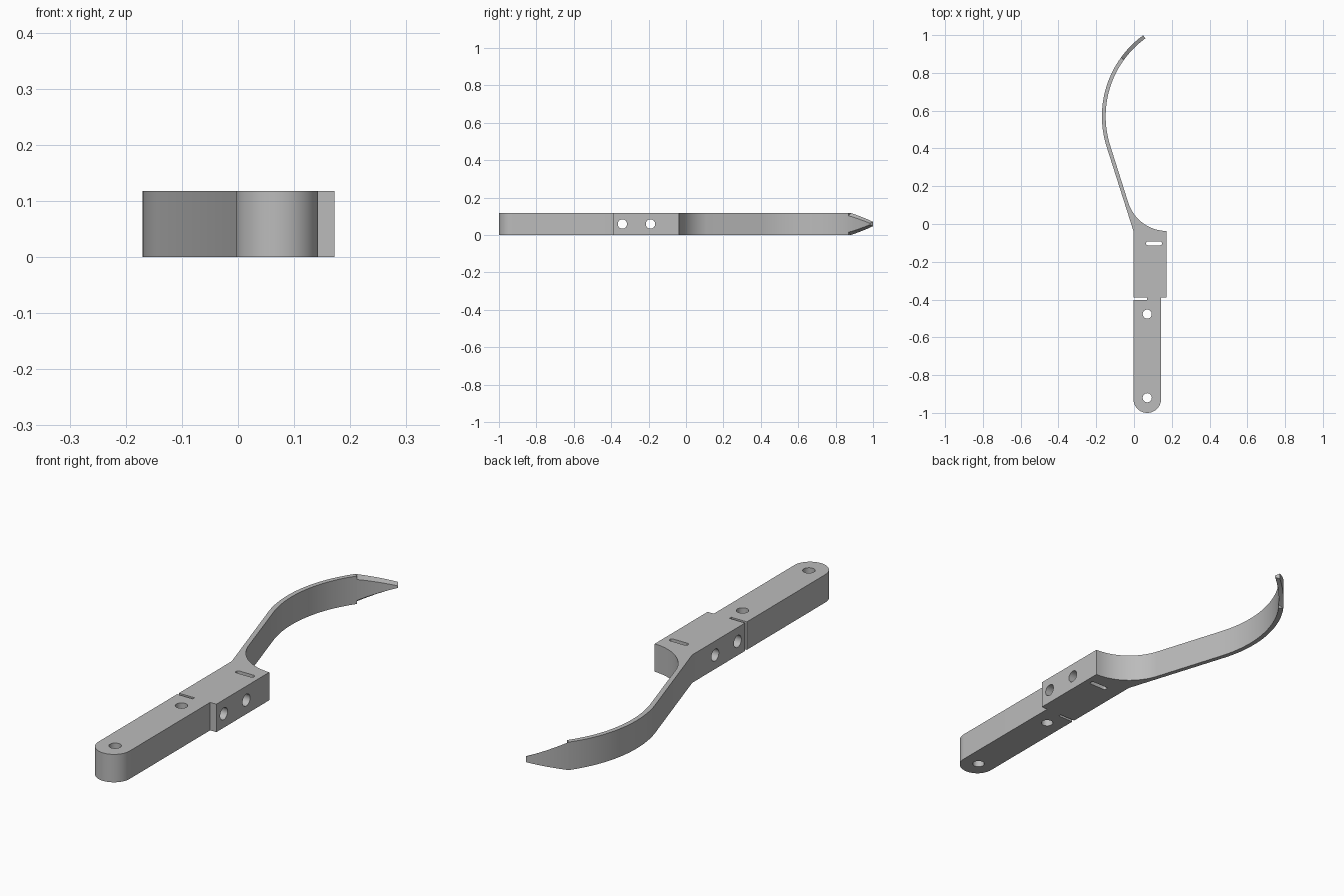
import bpy, bmesh
from math import cos, sin, radians, pi

cube = bpy.data.objects.get("Cube")
if cube:
    bpy.data.objects.remove(cube, do_unlink=True)

H = 0.118                      # overall thickness
LEFT, RIGHT, WIDE = -0.003, 0.143, 0.172
MID = (LEFT + RIGHT) / 2
R_END = (RIGHT - LEFT) / 2
SHOULDER = -0.037
BOW, R_OUT, R_IN = (0.36, 0.57), 0.53, 0.51
LEAN = 17.5                    # lean of the straight arm, degrees
CUT, TIP = 36, 54              # start and end of the pointed tip

grey = bpy.data.materials.new("plain grey")
grey.use_nodes = True
colour = (0.5, 0.5, 0.5, 1)
grey.diffuse_color = colour
grey.node_tree.nodes["Principled BSDF"].inputs["Base Color"].default_value = colour


def arc(cx, cy, r, a, b, n):
    """Points on a circle from angle a to b in degrees."""
    angles = [radians(a + (b - a) * i / n) for i in range(n + 1)]
    return [(cx + r * cos(t), cy + r * sin(t)) for t in angles]


def finish(name, bm):
    bmesh.ops.recalc_face_normals(bm, faces=bm.faces)
    mesh = bpy.data.meshes.new(name)
    bm.to_mesh(mesh)
    bm.free()
    mesh.materials.append(grey)
    obj = bpy.data.objects.new(name, mesh)
    bpy.context.collection.objects.link(obj)
    return obj


def prism(name, outline, z0, z1):
    bm = bmesh.new()
    face = bm.faces.new([bm.verts.new((x, y, z0)) for x, y in outline])
    top = bmesh.ops.extrude_face_region(bm, geom=[face])["geom"]
    verts = [v for v in top if isinstance(v, bmesh.types.BMVert)]
    bmesh.ops.translate(bm, verts=verts, vec=(0, 0, z1 - z0))
    return finish(name, bm)


def activate(obj):
    bpy.ops.object.select_all(action='DESELECT')
    obj.select_set(True)
    bpy.context.view_layer.objects.active = obj


# Body outline: rounded handle, wide block, concave shoulder, bowed arm
fillet = 0.215
fillet_x = 0.017 + fillet * 0.733
outline = arc(MID, -1 + R_END, R_END, 180, 360, 32)
outline += [(RIGHT, -0.39), (WIDE, -0.39), (WIDE, SHOULDER)]
outline += arc(fillet_x, SHOULDER + fillet, fillet, 268, 180 + LEAN, 24)
outline += arc(*BOW, R_IN, 180 + LEAN, 180 - CUT, 32)
outline += arc(*BOW, R_OUT, 180 - CUT, 180 + LEAN, 32)
outline += [(LEFT, SHOULDER), (LEFT, -0.39), (MID, -0.39), (MID, -0.402), (LEFT, -0.402)]
body = prism("handle_and_arm", outline, 0, H)

# Cutters: handle holes, block cross holes, strap slot
cutters = [prism("handle_hole", arc(MID, y, 0.024, 0, 348.75, 31), -0.1, 0.3)
           for y in (-0.92, -0.477)]
for y in (-0.34, -0.19):
    hole = prism("cross_hole", arc(0, 0, 0.025, 0, 348.75, 31), -0.3, 0.4)
    hole.rotation_euler = (0, pi / 2, 0)
    hole.location = (0, y, H / 2)
    cutters.append(hole)
slot = arc(0.073, -0.103, 0.01, 90, 270, 8) + arc(0.138, -0.103, 0.01, -90, 90, 8)
cutters.append(prism("strap_slot", slot, -0.1, 0.3))

activate(body)
bpy.context.view_layer.update()
for cutter in cutters:
    cutter.hide_render = True
    mod = body.modifiers.new("cut", 'BOOLEAN')
    mod.operation = 'DIFFERENCE'
    mod.solver = 'EXACT'
    mod.object = cutter
    bpy.ops.object.modifier_apply(modifier=mod.name)
    bpy.data.objects.remove(cutter, do_unlink=True)

# Pointed tip: tapering sections whose inner side is narrower than the outer
bm = bmesh.new()
rings = []
steps = 16
for i in range(steps + 1):
    t = i / steps
    a = radians(180 - CUT - (TIP - CUT) * t)
    ring = []
    for r, wide, thin, side in ((R_OUT, 0.059, 0.012, -1), (R_OUT, 0.059, 0.012, 1),
                                (R_IN, 0.044, 0.004, 1), (R_IN, 0.044, 0.004, -1)):
        half = wide + (thin - wide) * t
        ring.append(bm.verts.new((BOW[0] + r * cos(a), BOW[1] + r * sin(a),
                                  H / 2 + side * half)))
    rings.append(ring)
for p, q in zip(rings, rings[1:]):
    for k in range(4):
        j = (k + 1) % 4
        bm.faces.new((p[k], p[j], q[j], q[k]))
bm.faces.new(rings[0])
bm.faces.new(rings[-1])
tip = finish("pointed_tip", bm)

for obj in (body, tip):
    activate(obj)
    bpy.ops.object.shade_smooth_by_angle(angle=radians(25))
